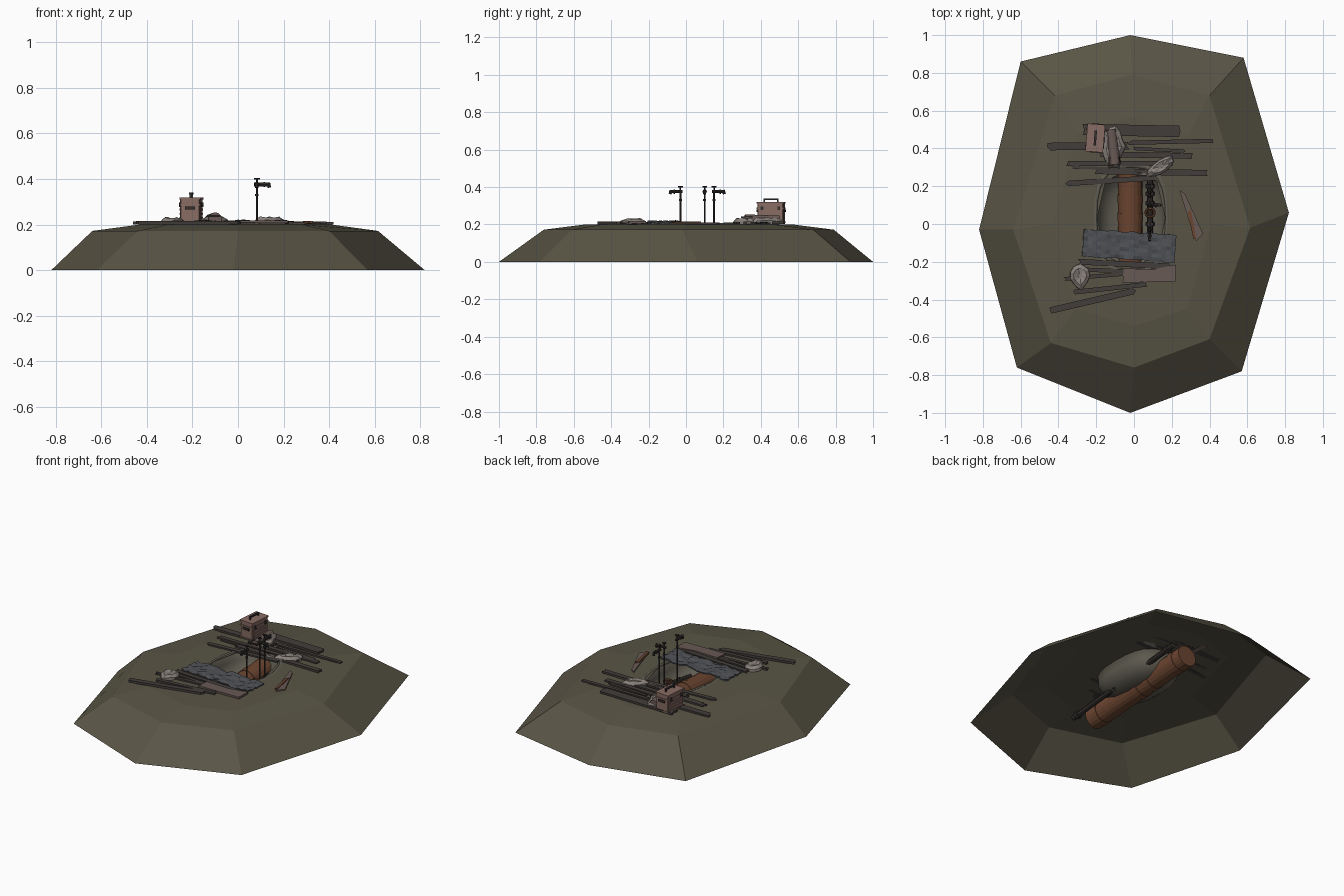
import bpy, bmesh, math, random
from mathutils import Vector, Matrix

if "Cube" in bpy.data.objects:
    bpy.data.objects.remove(bpy.data.objects["Cube"])

random.seed(4)

def mat(name, c):
    m = bpy.data.materials.new(name)
    m.diffuse_color = (*c, 1)
    m.use_nodes = True
    m.node_tree.nodes["Principled BSDF"].inputs["Base Color"].default_value = m.diffuse_color
    return m

EARTH = mat("earth", (0.10, 0.09, 0.06))
PIT = mat("pit_clay", (0.12, 0.11, 0.085))
RUST = mat("rust", (0.15, 0.06, 0.03))
IRON = mat("iron", (0.035, 0.03, 0.028))
WOOD = mat("old_wood", (0.055, 0.047, 0.043))
PINK = mat("faded_board", (0.14, 0.10, 0.09))
SHEET = mat("blue_grey_sheet", (0.075, 0.08, 0.09))
CLOTH = mat("pale_scrap", (0.25, 0.22, 0.20))
CASE = mat("case_paint", (0.25, 0.15, 0.125))

def finish(name, bm, m, smooth=False):
    bmesh.ops.recalc_face_normals(bm, faces=bm.faces)
    me = bpy.data.meshes.new(name)
    bm.to_mesh(me)
    bm.free()
    me.materials.append(m)
    for p in me.polygons:
        p.use_smooth = smooth
    ob = bpy.data.objects.new(name, me)
    bpy.context.collection.objects.link(ob)
    return ob

def loft(name, rings, m, cap_end=False, cap_start=False, smooth=False):
    bm = bmesh.new()
    rows = [[bm.verts.new(p) for p in r] for r in rings]
    n = len(rows[0])
    for a, b in zip(rows, rows[1:]):
        for i in range(n):
            bm.faces.new((a[i], a[(i + 1) % n], b[(i + 1) % n], b[i]))
    if cap_start:
        bm.faces.new(rows[0])
    if cap_end:
        bm.faces.new(rows[-1])
    return finish(name, bm, m, smooth)

def rod(name, a, b, r, m, n=8, r2=None):
    a, b = Vector(a), Vector(b)
    q = (b - a).to_track_quat('Z', 'Y')
    ring = lambda c, rad: [c + q @ Vector((rad * math.cos(math.tau * i / n), rad * math.sin(math.tau * i / n), 0)) for i in range(n)]
    return loft(name, [ring(a, r), ring(b, r if r2 is None else r2)], m, True, True)

def box(name, c, s, m, rot=0, tilt=0):
    bm = bmesh.new()
    bmesh.ops.create_cube(bm, size=1)
    M = Matrix.Translation(c) @ Matrix.Rotation(rot, 4, 'Z') @ Matrix.Rotation(tilt, 4, 'X') @ Matrix.Diagonal((*s, 1))
    bmesh.ops.transform(bm, matrix=M, verts=bm.verts)
    return finish(name, bm, m)

def slab(name, pts, z, t, m):
    return loft(name, [[(x, y, z) for x, y in pts], [(x, y, z + t) for x, y in pts]], m, True, True)

# Eight-sided hollow mound with an opening in the top
base = [(-.02, 1), (.58, .88), (.82, .06), (.57, -.78), (-.02, -1), (-.62, -.76), (-.82, -.03), (-.6, .86)]
mid = [(-.01, .79), (.40, .68), (.615, -.02), (.40, -.61), (0, -.76), (-.44, -.63), (-.64, -.03), (-.42, .68)]
inner = [(0, .57), (.29, .47), (.41, 0), (.28, -.45), (0, -.54), (-.31, -.45), (-.43, 0), (-.3, .48)]
hole = [(-.015, .29), (.12, .23), (.165, .03), (.12, -.17), (-.015, -.23), (-.15, -.17), (-.195, .03), (-.15, .23)]
loft("earth_mound", [[(x, y, z) for x, y in r] for r, z in ((base, 0), (mid, .172), (inner, .2), (hole, .203))], EARTH)

# Rounded pit lining that hangs inside the mound
def oval(k, z, n=24):
    out = []
    for i in range(n):
        c, s = math.cos(math.tau * i / n), math.sin(math.tau * i / n)
        out.append((-.015 + .185 * k * math.copysign(abs(c) ** .7, c), .03 + .275 * k * math.copysign(abs(s) ** .8, s), z))
    return out
loft("pit_lining", [oval(k, z) for k, z in ((1.07, .203), (1.03, .208), (.98, .203), (.95, .15), (.84, .105), (.6, .075), (.3, .065))], PIT, True, smooth=True)

# Large rusty main with bands, sloping through the pit
A, B = Vector((-.02, -.38, .068)), Vector((-.02, .45, .118))
rod("rusty_main", A, B, .065, RUST, 20)
for t in (.08, .5, .62, .9):
    p = A.lerp(B, t)
    d = (B - A).normalized() * .022
    rod("main_band", p - d, p + d, .068, RUST, 20)

# Thin feed pipe with couplings and a hand wheel
C, D = Vector((.085, -.44, .06)), Vector((.085, .45, .15))
rod("feed_pipe", C, D, .016, IRON)
for y in (-.4, -.06, .0, .11, .16, .2, .4):
    p = C.lerp(D, (y + .44) / .89)
    d = (D - C).normalized() * .01
    rod("pipe_coupling", p - d, p + d, .024, IRON)
bpy.ops.mesh.primitive_torus_add(major_radius=.024, minor_radius=.006, major_segments=14, minor_segments=6, location=(.085, .06, .145))
wheel = bpy.context.object
wheel.name = "hand_wheel"
wheel.data.materials.append(RUST)
for a in (0, math.pi / 2):
    box("wheel_spoke", (.085, .06, .145), (.046, .006, .006), RUST, a)

# Three standing taps
for y, dx, dy in ((-.03, 0, -1), (.10, 1, 0), (.15, 0, 1)):
    x, d = .083, Vector((dx, dy, 0))
    o = Vector((x, y, .376))
    rod("tap_riser", (x, y, .1), (x, y, .378), .005, IRON)
    rod("tap_collar", (x, y, .325), (x, y, .335), .008, IRON)
    rod("tap_body", o - d * .012, o + d * .05, .008, IRON)
    rod("tap_flange", o + d * .028, o + d * .036, .012, IRON)
    rod("tap_spout", o + d * .05 + Vector((0, 0, .008)), o + d * .055 - Vector((0, 0, .014)), .008, IRON)
    rod("tap_stem", o, o + Vector((0, 0, .026)), .004, IRON)
    for e in (Vector((.013, 0, .026)), Vector((0, .013, .026))):
        rod("tap_handle", o + e, o + Vector((-e.x, -e.y, e.z)), .004, IRON, 6)

# Broken planks: start, end, width, thickness
planks = [(-.26, .5, .25, .49, .06, .012), (-.45, .41, -.03, .415, .04, .012), (-.02, .43, .41, .44, .022, .01),
          (-.18, .37, .3, .36, .03, .01), (-.36, .32, .21, .32, .028, .01), (-.2, .28, .38, .27, .032, .012),
          (-.35, .215, .12, .245, .028, .01), (-.33, .30, .0, .29, .014, .008), (.0, .40, .27, .385, .018, .009), (-.29, -.2, .2, -.225, .03, .01),
          (-.36, -.29, .0, -.26, .02, .01), (-.3, -.24, -.05, -.25, .022, .01),
          (-.31, -.36, .06, -.32, .025, .01), (-.43, -.455, .0, -.355, .034, .014)]
for x1, y1, x2, y2, w, t in planks:
    a, b = Vector((x1, y1)), Vector((x2, y2))
    d = (b - a).normalized()
    s = Vector((-d.y, d.x)) * w / 2
    j = lambda: d * random.uniform(-.015, .012)
    pts = [a - s + j(), b - s + j(), b + j(), b + s + j(), a + s + j(), a + j()]
    slab("broken_plank", pts, .2 + random.uniform(0, .004), t, WOOD)
slab("faded_board", [(-.06, -.31), (.22, -.305), (.222, -.215), (.1, -.24), (-.055, -.235)], .206, .012, PINK)
slab("splintered_shard", [(.24, .18), (.27, .16), (.365, -.05), (.33, -.09), (.29, .02)], .202, .008, PINK)
slab("small_shard", [(.285, .06), (.3, .08), (.33, -.08), (.315, -.08)], .205, .01, RUST)

# Dented metal sheet lying over the pit
bm = bmesh.new()
bmesh.ops.create_grid(bm, x_segments=20, y_segments=7, size=.5)
for v in bm.verts:
    x, y = v.co.x * .49, v.co.y * .145
    z = .214 + .004 * math.sin(x * 38) + random.uniform(-.005, .005)
    edge = random.uniform(-.005, .005) if abs(v.co.y) > .49 else 0
    v.co = Matrix.Rotation(-.075, 3, 'Z') @ Vector((x, y + edge, 0)) + Vector((-.025, -.115, z))
sheet = finish("dented_sheet", bm, SHEET)
sol = sheet.modifiers.new("thickness", 'SOLIDIFY')
sol.thickness = .008

# Crumpled scraps: irregular heaps with jagged rims
def heap(name, cx, cy, rx, ry, h, m, rot=0, n=13):
    R = Matrix.Rotation(rot, 3, 'Z')
    jag = [random.uniform(.75, 1.1) for _ in range(n)]
    rings = []
    for k, z in ((1, .202), (.97, .202 + h * .5), (.65, .202 + h), (.2, .202 + h * .8)):
        rings.append([R @ Vector((rx * k * jag[i] * math.cos(math.tau * i / n), ry * k * jag[i] * math.sin(math.tau * i / n), 0))
                      + Vector((cx, cy, z + (random.uniform(-.004, .004) if k < 1 else 0))) for i in range(n)])
    loft(name, rings, m, True, True)
heap("crumpled_scrap", -.285, -.275, .05, .075, .028, CLOTH)
heap("crumpled_scrap", .145, .305, .085, .035, .03, CLOTH, .6)
heap("flat_scrap", .06, .27, .085, .018, .012, CLOTH)

# Leaning bucket-like cone and its buckle
rod("spilled_funnel", (-.12, .5, .222), (-.1, .315, .224), .025, PINK, 12, .03)
heap("spilled_cloth", -.105, .41, .065, .105, .033, CLOTH)
for x, y, sx, sy in ((-.13, .325, .008, .06), (-.08, .325, .008, .06), (-.105, .35, .058, .008), (-.105, .3, .058, .008)):
    box("buckle_bar", (x, y, .238), (sx, sy, .008), IRON)

# Carry case with lid, ribs, front slot and handle
rot = -.08
K = Matrix.Translation((-.205, .455, .205)) @ Matrix.Rotation(rot, 4, 'Z')
def case_part(name, c, s, m):
    return box(name, K @ Vector(c), s, m, rot)
body = case_part("case_body", (0, 0, .057), (.088, .14, .114), CASE)
bev = body.modifiers.new("edge", 'BEVEL')
bev.width, bev.segments = .004, 1
for z in (.006, .082, .11):
    case_part("case_rim", (0, 0, z), (.094, .147, .008), CASE)
for sx in (-1, 1):
    for z in (.025, .043, .061):
        case_part("case_rib", (sx * .044, 0, z), (.006, .11, .007), CASE)
    for y in (-.045, .045):
        case_part("case_latch", (sx * .047, y, .082), (.006, .014, .02), IRON)
for sy in (-1, 1):
    case_part("end_grip", (0, sy * .073, .068), (.045, .008, .014), IRON)
    case_part("handle_post", (0, sy * .036, .122), (.008, .008, .022), IRON)
case_part("handle_bar", (0, 0, .131), (.012, .08, .008), IRON)
